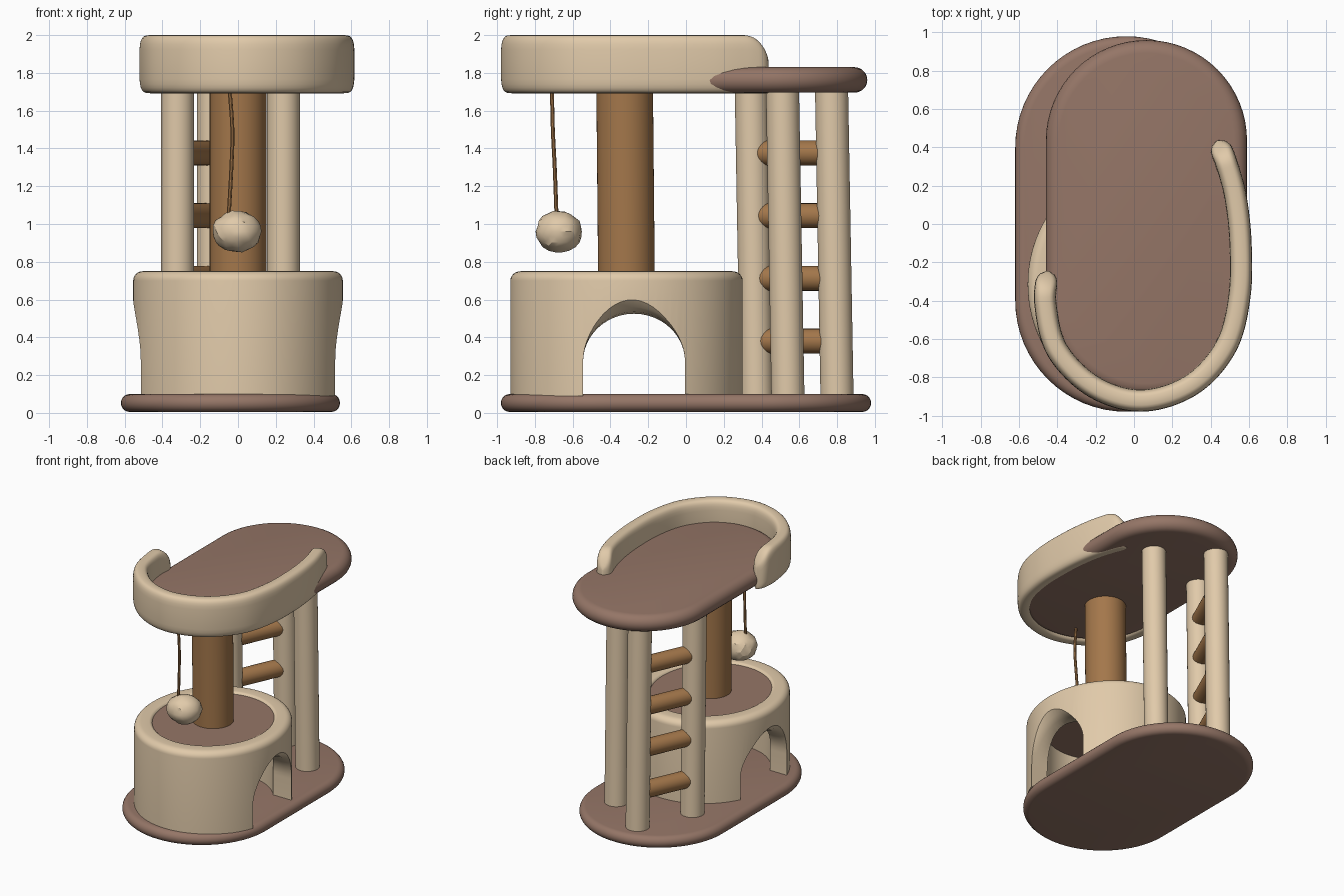
import bpy, bmesh, math, random
from mathutils import Vector

if "Cube" in bpy.data.objects:
    bpy.data.objects.remove(bpy.data.objects["Cube"])

random.seed(4)


def material(name, rgb):
    m = bpy.data.materials.new(name)
    m.diffuse_color = (*rgb, 1)
    m.use_nodes = True
    m.node_tree.nodes["Principled BSDF"].inputs["Base Color"].default_value = m.diffuse_color
    return m


CREAM = material("cream plush", (0.75, 0.59, 0.40))
BROWN = material("brown carpet", (0.30, 0.18, 0.135))
ROPE = material("tan rope", (0.37, 0.185, 0.07))


def finish(name, bm, mat, angle=40):
    bmesh.ops.recalc_face_normals(bm, faces=bm.faces)
    me = bpy.data.meshes.new(name)
    bm.to_mesh(me)
    bm.free()
    ob = bpy.data.objects.new(name, me)
    bpy.context.collection.objects.link(ob)
    me.materials.append(mat)
    smooth(ob, angle)
    return ob


def smooth(ob, angle):
    bpy.ops.object.select_all(action='DESELECT')
    ob.select_set(True)
    bpy.context.view_layer.objects.active = ob
    bpy.ops.object.shade_smooth_by_angle(angle=math.radians(angle))


def loft(name, rings, mat, closed=False, angle=40):
    """Skin a list of point rings; cap the ends, or join them when closed."""
    bm = bmesh.new()
    vs = [[bm.verts.new(p) for p in r] for r in rings]
    n = len(vs[0])
    pairs = list(zip(vs, vs[1:])) + ([(vs[-1], vs[0])] if closed else [])
    for a, b in pairs:
        for i in range(n):
            j = (i + 1) % n
            bm.faces.new((a[i], a[j], b[j], b[i]))
    if not closed:
        bm.faces.new(vs[0])
        bm.faces.new(vs[-1])
    return finish(name, bm, mat, angle)


def stadium(cx, cy, r, half, z, n=32):
    pts = []
    for k, s in ((0, 1), (1, -1)):
        for i in range(n + 1):
            a = math.pi * (k + i / n)
            pts.append((cx + r * math.cos(a), cy + s * half + r * math.sin(a), z))
    return pts


def board(name, cx, cy, r, half, z0, z1):
    """Stadium board with a fully rounded edge."""
    e, zc = (z1 - z0) / 2, (z0 + z1) / 2
    rings = []
    for i in range(11):
        a = math.pi * (i / 10 - 0.5)
        rings.append(stadium(cx, cy, r - e + e * math.cos(a), half, zc + e * math.sin(a)))
    return loft(name, rings, BROWN)


def tube(name, pts, r, mat, n=32):
    pts = [Vector(p) for p in pts]
    rings = []
    for i, p in enumerate(pts):
        d = (pts[min(i + 1, len(pts) - 1)] - pts[max(i - 1, 0)]).normalized()
        u = d.cross(Vector((0.3, -1, 0.2))).normalized()
        v = d.cross(u)
        rings.append([p + r * (math.cos(t) * u + math.sin(t) * v)
                      for t in (2 * math.pi * k / n for k in range(n))])
    return loft(name, rings, mat)


def catmull(pts, steps):
    p = [Vector(q) for q in pts]
    p = [2 * p[0] - p[1]] + p + [2 * p[-1] - p[-2]]
    out = []
    for i in range(1, len(p) - 2):
        for s in range(steps):
            t = s / steps
            a, b, c, d = p[i - 1:i + 3]
            out.append(0.5 * (2 * b + (c - a) * t + (2 * a - 5 * b + 4 * c - d) * t * t
                              + (3 * b - a - 3 * c + d) * t ** 3))
    return out + [p[-2]]


# Boards
board("base_board", -0.04, 0.0, 0.58, 0.40, 0.005, 0.10)
board("top_platform", 0.065, 0.03, 0.525, 0.405, 1.695, 1.83)

# Hollow condo: elliptical wall with rounded top edges
CY = -0.315
profile = [(1.0, 0.09)]
for i in range(7):
    a = math.pi / 2 * i / 6
    profile.append((0.91 + 0.09 * math.cos(a), 0.70 + 0.05 * math.sin(a)))
for i in range(7):
    a = math.pi / 2 * (1 + i / 6)
    profile.append((0.81 + 0.05 * math.cos(a), 0.71 + 0.04 * math.sin(a)))
profile.append((0.76, 0.09))
N = 96
rings = [[(0.555 * r * math.cos(t), CY + 0.615 * r * math.sin(t), z) for r, z in profile]
         for t in (2 * math.pi * k / N for k in range(N))]
condo = loft("condo_wall", rings, CREAM, closed=True)

# Arched doorway through both sides, flaring upward at the outside
rings = []
for x, top in ((-0.62, 0.66), (-0.555, 0.60), (-0.52, 0.56), (-0.48, 0.535), (-0.42, 0.525),
               (0.42, 0.525), (0.48, 0.535), (0.52, 0.56), (0.555, 0.60), (0.62, 0.66)):
    ring = [(x, -0.545, 0.02)]
    for i in range(25):
        a = math.pi * (1 - i / 24)
        ring.append((x, -0.275 + 0.27 * math.cos(a), 0.27 + (top - 0.27) * math.sin(a)))
    rings.append(ring + [(x, -0.005, 0.02)])
cutter = loft("door_cutter", rings, CREAM)
cutter.hide_render = True
mod = condo.modifiers.new("door", 'BOOLEAN')
mod.operation = 'DIFFERENCE'
mod.solver = 'EXACT'
mod.object = cutter
bpy.context.view_layer.objects.active = condo
bpy.ops.object.modifier_apply(modifier=mod.name)
bpy.data.objects.remove(cutter)
smooth(condo, 35)

# Carpet disc on the condo
rings = [[(0.435 * math.cos(t), CY + 0.48 * math.sin(t), z)
          for t in (2 * math.pi * k / 64 for k in range(64))] for z in (0.66, 0.735)]
loft("condo_roof", rings, BROWN)

# Scratching post and the three support pillars
tube("scratching_post", [(0, -0.315, 0.70), (0, -0.325, 1.74)], 0.15, ROPE, 48)
pillars = [(-0.32, 0.36), (0.24, 0.525), (-0.13, 0.785)]
for i, (x, y) in enumerate(pillars):
    tube(f"pillar_{i + 1}", [(x, y + 0.015, 0.06), (x, y - 0.015, 1.75)], 0.088, CREAM)

# Ladder rungs between the first and third pillars
(ax, ay), _, (bx, by) = pillars
for i in range(4):
    z = 0.38 + 0.332 * i
    dy = 0.015 - 0.03 * (z / 1.75)
    tube(f"ladder_rung_{i + 1}", [(ax, ay + dy, z), (bx, by + dy, z)], 0.066, ROPE, 24)

# Plush bolster around the front of the platform
path = catmull([(-0.45, -0.245, 0), (-0.462, -0.42, 0), (-0.40, -0.66, 0), (-0.21, -0.85, 0),
                (0.04, -0.922, 0), (0.30, -0.84, 0), (0.48, -0.64, 0), (0.55, -0.38, 0),
                (0.556, -0.10, 0), (0.53, 0.14, 0), (0.485, 0.31, 0), (0.435, 0.435, 0)], 10)
dist = [0.0]
for a, b in zip(path, path[1:]):
    dist.append(dist[-1] + (b - a).length)
rings = []
for i, p in enumerate(path):
    d = (path[min(i + 1, len(path) - 1)] - path[max(i - 1, 0)]).normalized()
    side = Vector((d.y, -d.x, 0))
    end = min(dist[i], dist[-1] - dist[i])
    f = min(1, end / 0.07)
    w = 0.058 * max(0.12, math.sqrt(1 - (1 - f) ** 2))
    g = min(1, end / 0.15)
    top = 2.0 - 0.13 * (1 - g) ** 2.5
    zc, h = (top + 1.692) / 2, (top - 1.692) / 2
    ring = []
    for k in range(28):
        c, s = math.cos(2 * math.pi * k / 28), math.sin(2 * math.pi * k / 28)
        q = p + side * w * math.copysign(abs(c) ** 0.6, c)
        ring.append((q.x, q.y, zc + h * math.copysign(abs(s) ** 0.45, s)))
    rings.append(ring)
loft("platform_bolster", rings, CREAM, angle=60)

# Hanging toy: string and lumpy ball
tube("toy_string", catmull([(-0.045, -0.71, 1.72), (-0.03, -0.705, 1.5), (-0.035, -0.695, 1.3),
                            (-0.05, -0.685, 1.03)], 6), 0.011, ROPE, 8)
bm = bmesh.new()
bmesh.ops.create_icosphere(bm, subdivisions=3, radius=1)
for v in bm.verts:
    k = 1 + random.uniform(-0.04, 0.04)
    v.co = Vector((-0.005 + v.co.x * 0.13 * k, -0.672 + v.co.y * 0.123 * k, 0.96 + v.co.z * 0.11 * k))
finish("toy_ball", bm, CREAM, 25)
